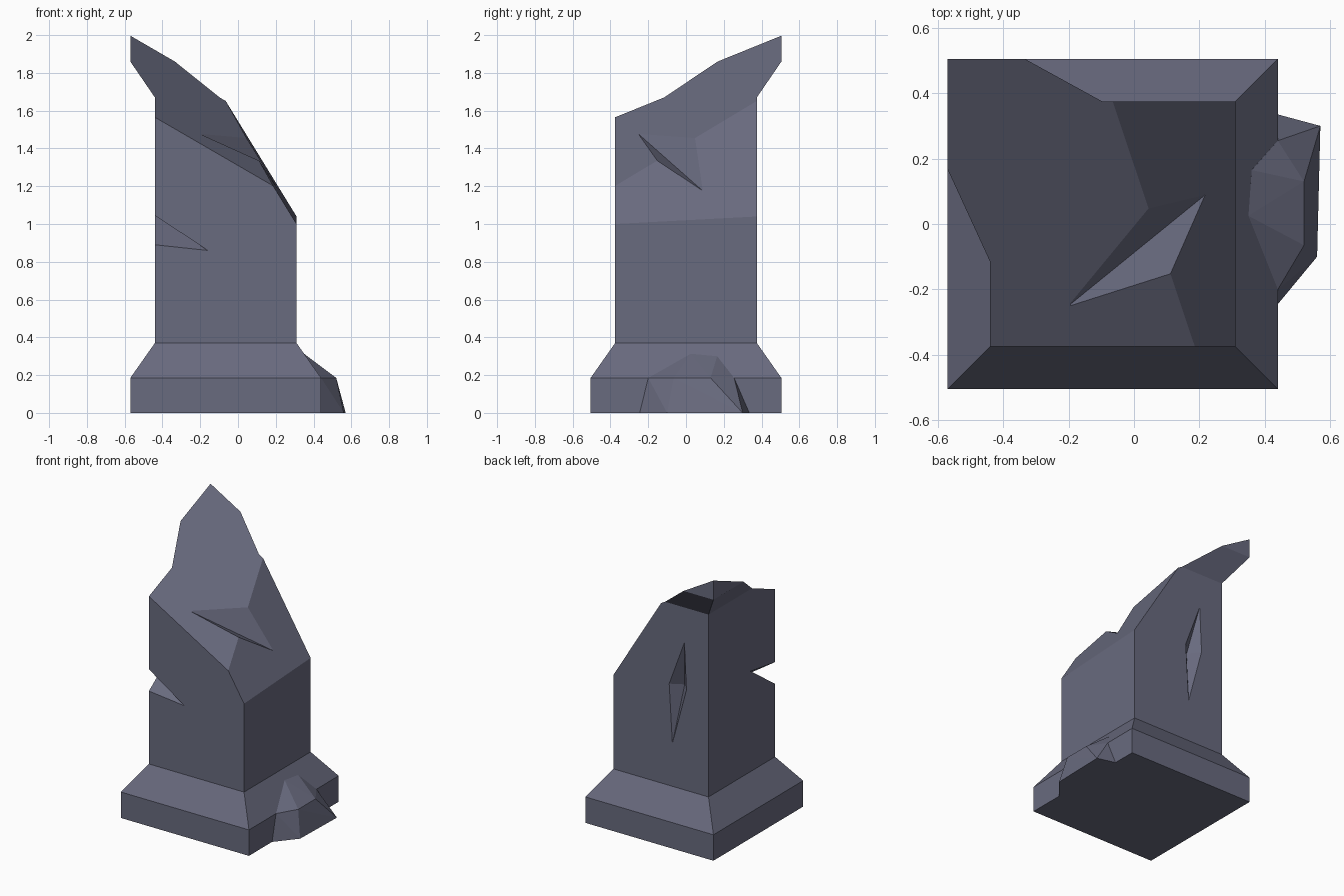
import bpy, bmesh
from mathutils import Vector

if "Cube" in bpy.data.objects:
    bpy.data.objects.remove(bpy.data.objects["Cube"])

stone = bpy.data.materials.new("grey blue stone")
stone.diffuse_color = (0.14, 0.145, 0.21, 1)
stone.use_nodes = True
stone.node_tree.nodes["Principled BSDF"].inputs["Base Color"].default_value = stone.diffuse_color


def finish(bm, name):
    bmesh.ops.recalc_face_normals(bm, faces=bm.faces[:])
    me = bpy.data.meshes.new(name)
    bm.to_mesh(me)
    bm.free()
    me.materials.append(stone)
    ob = bpy.data.objects.new(name, me)
    bpy.context.collection.objects.link(ob)
    return ob


def hull(points, name):
    bm = bmesh.new()
    for p in points:
        bm.verts.new(p)
    res = bmesh.ops.convex_hull(bm, input=bm.verts[:])
    junk = {v for v in res["geom_interior"] if isinstance(v, bmesh.types.BMVert)}
    bmesh.ops.delete(bm, geom=list(junk), context='VERTS')
    bmesh.ops.dissolve_limit(bm, angle_limit=0.01, verts=bm.verts[:], edges=bm.edges[:])
    return finish(bm, name)


def chip(target, valley, rim):
    """Cut a chip whose deepest points are valley and whose surface outline includes rim."""
    valley = [Vector(p) for p in valley]
    mid = sum(valley, Vector()) / len(valley)
    cutter = hull(valley + [mid + (Vector(p) - mid) * 1.7 for p in rim], "chip_cutter")
    cutter.hide_render = True
    mod = target.modifiers.new("chip", 'BOOLEAN')
    mod.operation, mod.solver, mod.object = 'DIFFERENCE', 'EXACT', cutter
    bpy.context.view_layer.objects.active = target
    bpy.ops.object.modifier_apply(modifier=mod.name)
    bpy.data.objects.remove(cutter)


# square pillar with plinth and flared head
bm = bmesh.new()
rings = []
for half, z in [(.505, 0), (.505, .185), (.375, .37), (.375, 1.67), (.505, 1.86), (.505, 2.2)]:
    rings.append([bm.verts.new((-.065 + sx * half, sy * half, z))
                  for sx, sy in ((-1, -1), (1, -1), (1, 1), (-1, 1))])
for a, b in zip(rings, rings[1:]):
    for i in range(4):
        j = (i + 1) % 4
        bm.faces.new((a[i], a[j], b[j], b[i]))
bm.faces.new(rings[0][::-1])
bm.faces.new(rings[-1])
bmesh.ops.recalc_face_normals(bm, faces=bm.faces[:])

# broken top: two slanted cuts
for co, no in [((-.44, -.375, 1.565), (.58, -.405, 1)), ((.31, -.375, 1.0), (1.63, -.053, 1))]:
    res = bmesh.ops.bisect_plane(bm, geom=bm.verts[:] + bm.edges[:] + bm.faces[:], dist=1e-5,
                                 plane_co=co, plane_no=no, clear_outer=True)
    cut = [e for e in bm.edges if e.is_boundary]
    bmesh.ops.contextual_create(bm, geom=cut)
pillar = finish(bm, "broken_pillar")

# chips in the broken top, the front left corner and the back
chip(pillar, [(-.2, -.25, 1.475), (.225, .095, 1.17)], [(.035, .045, 1.47), (.11, -.16, 1.34)])
chip(pillar, [(-.44, -.10, 1.085), (-.16, -.375, .86)], [(-.44, -.375, 1.045), (-.44, -.375, .89)])
chip(pillar, [(-.2, .30, 1.08)], [(-.25, .375, 1.42), (-.155, .375, .675),
                                  (-.13, .375, 1.095), (-.266, .375, 1.085)])

# rubble leaning on the right of the plinth
hull([(.44, -.245, 0), (.56, -.10, 0), (.57, .30, 0), (.44, .335, 0),
      (.44, -.2, .185), (.52, -.065, .185), (.52, .13, .185), (.44, .255, .185),
      (.35, .025, .313), (.36, .165, .30), (.33, .09, .1)], "rubble")
